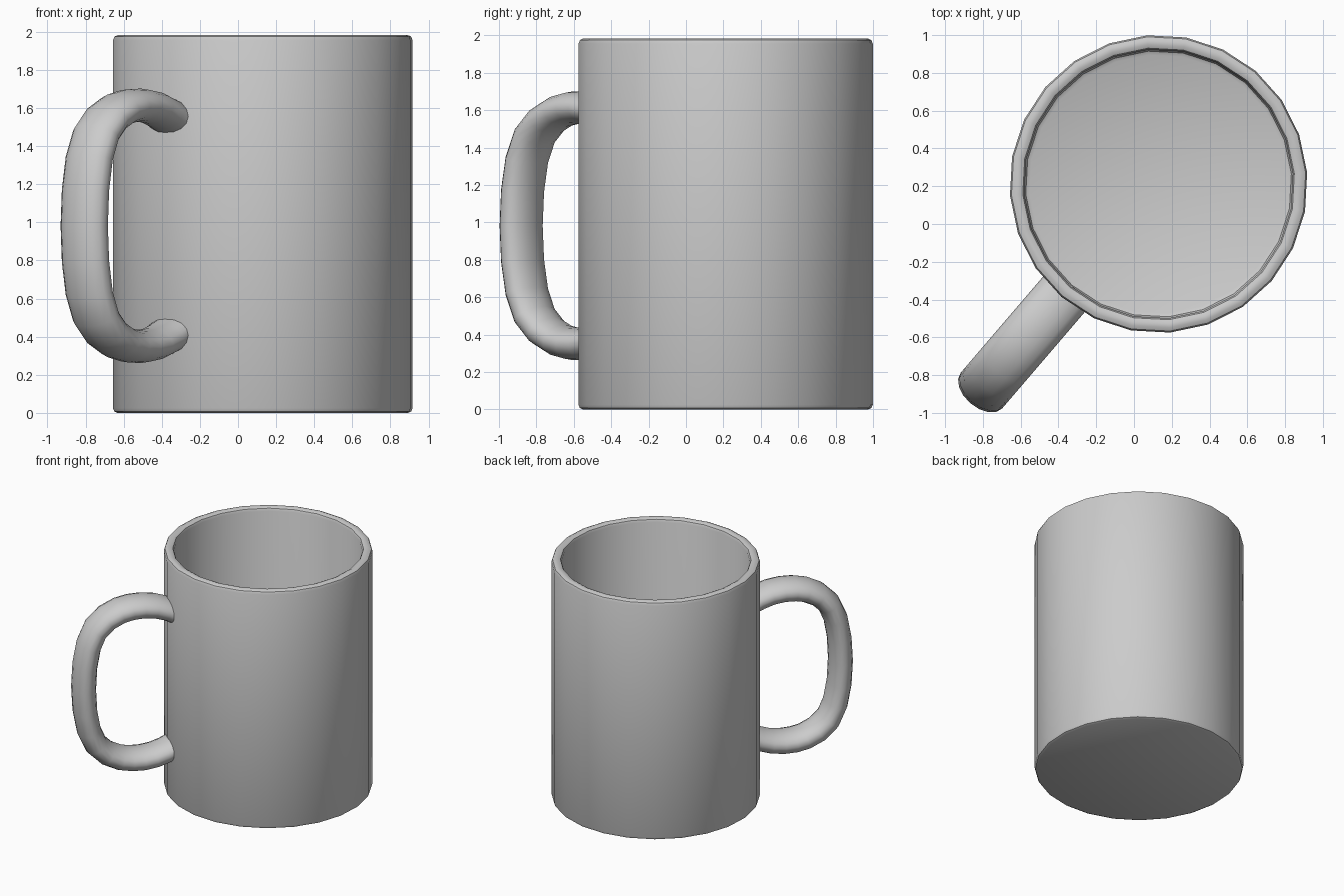
import bpy, bmesh, math
from mathutils import Vector

if "Cube" in bpy.data.objects:
    bpy.data.objects.remove(bpy.data.objects["Cube"])

CENTRE = Vector((0.13, 0.212, 0))
ANGLE = math.radians(229.4)          # direction the handle points
OUT = Vector((math.cos(ANGLE), math.sin(ANGLE), 0))
SIDE = Vector((-OUT.y, OUT.x, 0))
UP = Vector((0, 0, 1))


def skin(name, rings, sharp):
    """Join a list of closed vertex rings and cap both ends."""
    bm = bmesh.new()
    loops = [[bm.verts.new(p) for p in ring] for ring in rings]
    for a, b in zip(loops, loops[1:]):
        for i in range(len(a)):
            j = (i + 1) % len(a)
            bm.faces.new((a[i], a[j], b[j], b[i]))
    bm.faces.new(loops[0])
    bm.faces.new(loops[-1])
    bmesh.ops.recalc_face_normals(bm, faces=bm.faces)
    mesh = bpy.data.meshes.new(name)
    bm.to_mesh(mesh)
    bm.free()
    obj = bpy.data.objects.new(name, mesh)
    bpy.context.collection.objects.link(obj)
    bpy.ops.object.select_all(action='DESELECT')
    obj.select_set(True)
    bpy.context.view_layer.objects.active = obj
    bpy.ops.object.shade_smooth_by_angle(angle=math.radians(sharp))
    return obj


# Mug body: profile from under the base, up the outside, over the rim, to the floor
profile = [(0.765, 0), (0.782, 0.008), (0.789, 0.025),
           (0.789, 1.955), (0.781, 1.975), (0.762, 1.984),
           (0.740, 1.984), (0.721, 1.975), (0.713, 1.955),
           (0.713, 0.11), (0.705, 0.09), (0.685, 0.08)]
SIDES = 24
turns = [ANGLE + math.tau * i / SIDES for i in range(SIDES)]
skin("mug_body", [[CENTRE + Vector((r * math.cos(t), r * math.sin(t), z)) for t in turns]
                  for r, z in profile], 40)

# Handle: oval section swept along a path mirrored about mid height
MID = 0.982
half = [(0.745, 1.545), (0.80, 1.572), (0.89, 1.602), (0.985, 1.615), (1.075, 1.612),
        (1.16, 1.594), (1.26, 1.545), (1.345, 1.462), (1.40, 1.335), (1.43, 1.17)]
path = half + [(1.44, MID)] + [(r, 2 * MID - z) for r, z in reversed(half)]
points = [CENTRE + OUT * r + UP * z for r, z in path]
rings = []
for i, p in enumerate(points):
    along = (points[min(i + 1, len(points) - 1)] - points[max(i - 1, 0)]).normalized()
    normal = along.cross(SIDE)
    thick = 0.085 + 0.005 * math.sin(math.pi * i / (len(points) - 1))
    rings.append([p + SIDE * 0.145 * math.cos(t) + normal * thick * math.sin(t)
                  for t in (math.tau * k / 16 for k in range(16))])
skin("handle", rings, 60)
